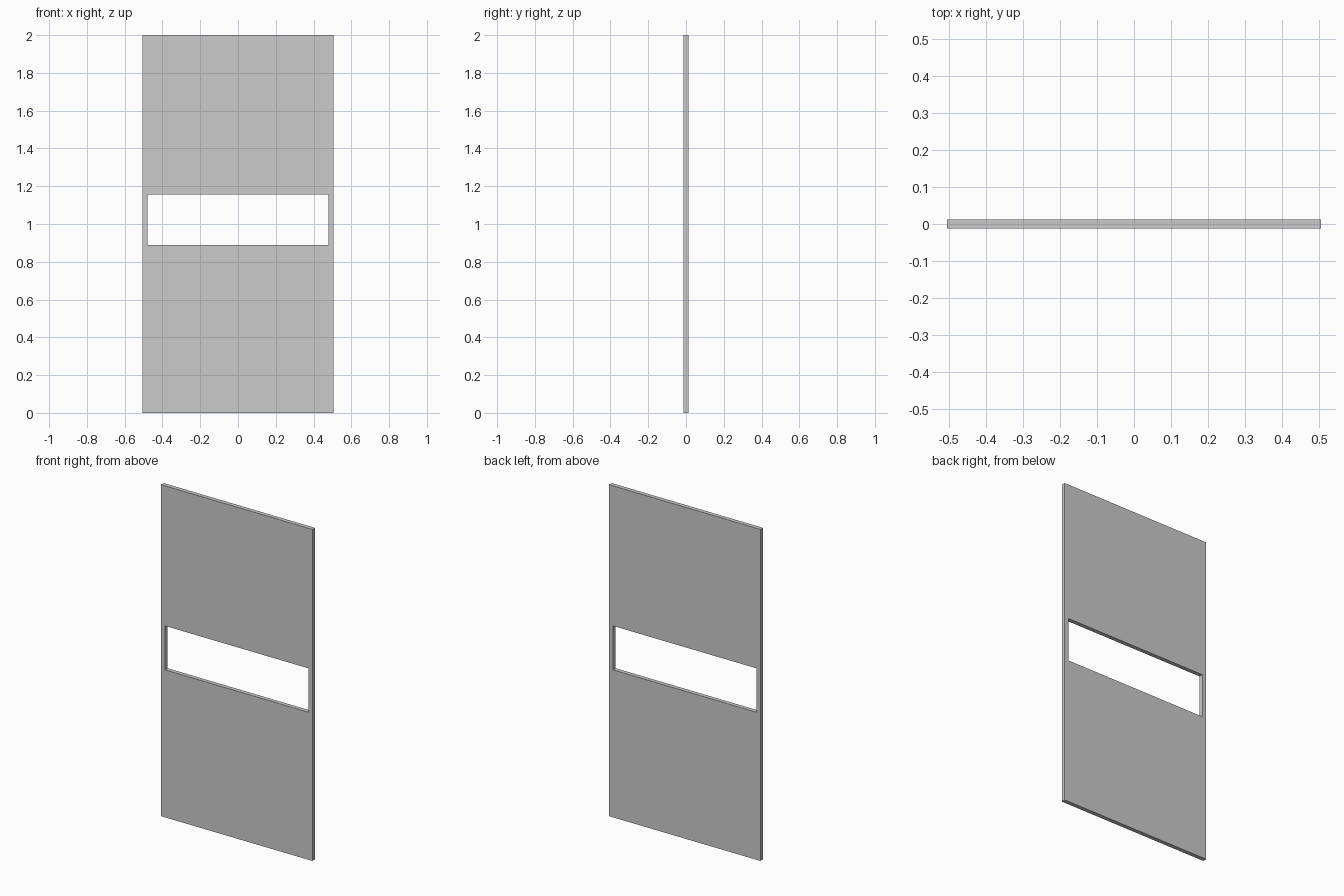
import bpy, bmesh

if "Cube" in bpy.data.objects:
    bpy.data.objects.remove(bpy.data.objects["Cube"])

HALF_W, HEIGHT, HALF_T = 0.505, 2.0, 0.0125
SLOT_HALF_W, SLOT_LOW, SLOT_HIGH = 0.478, 0.89, 1.155


def rectangle(bm, half_w, low, high):
    corners = [(-half_w, low), (half_w, low), (half_w, high), (-half_w, high)]
    return [bm.verts.new((x, -HALF_T, z)) for x, z in corners]


# Front face of the panel: a ring of quads around the slot
bm = bmesh.new()
outer = rectangle(bm, HALF_W, 0, HEIGHT)
inner = rectangle(bm, SLOT_HALF_W, SLOT_LOW, SLOT_HIGH)
front = []
for i in range(4):
    j = (i + 1) % 4
    front.append(bm.faces.new((outer[i], outer[j], inner[j], inner[i])))

# Thickness: extrude to the back, keeping the front face
result = bmesh.ops.extrude_face_region(bm, geom=front, use_keep_orig=True)
back = [g for g in result["geom"] if isinstance(g, bmesh.types.BMVert)]
bmesh.ops.translate(bm, verts=back, vec=(0, 2 * HALF_T, 0))
bmesh.ops.recalc_face_normals(bm, faces=bm.faces)

mesh = bpy.data.meshes.new("slotted_panel")
bm.to_mesh(mesh)
bm.free()
panel = bpy.data.objects.new("slotted_panel", mesh)
bpy.context.collection.objects.link(panel)
